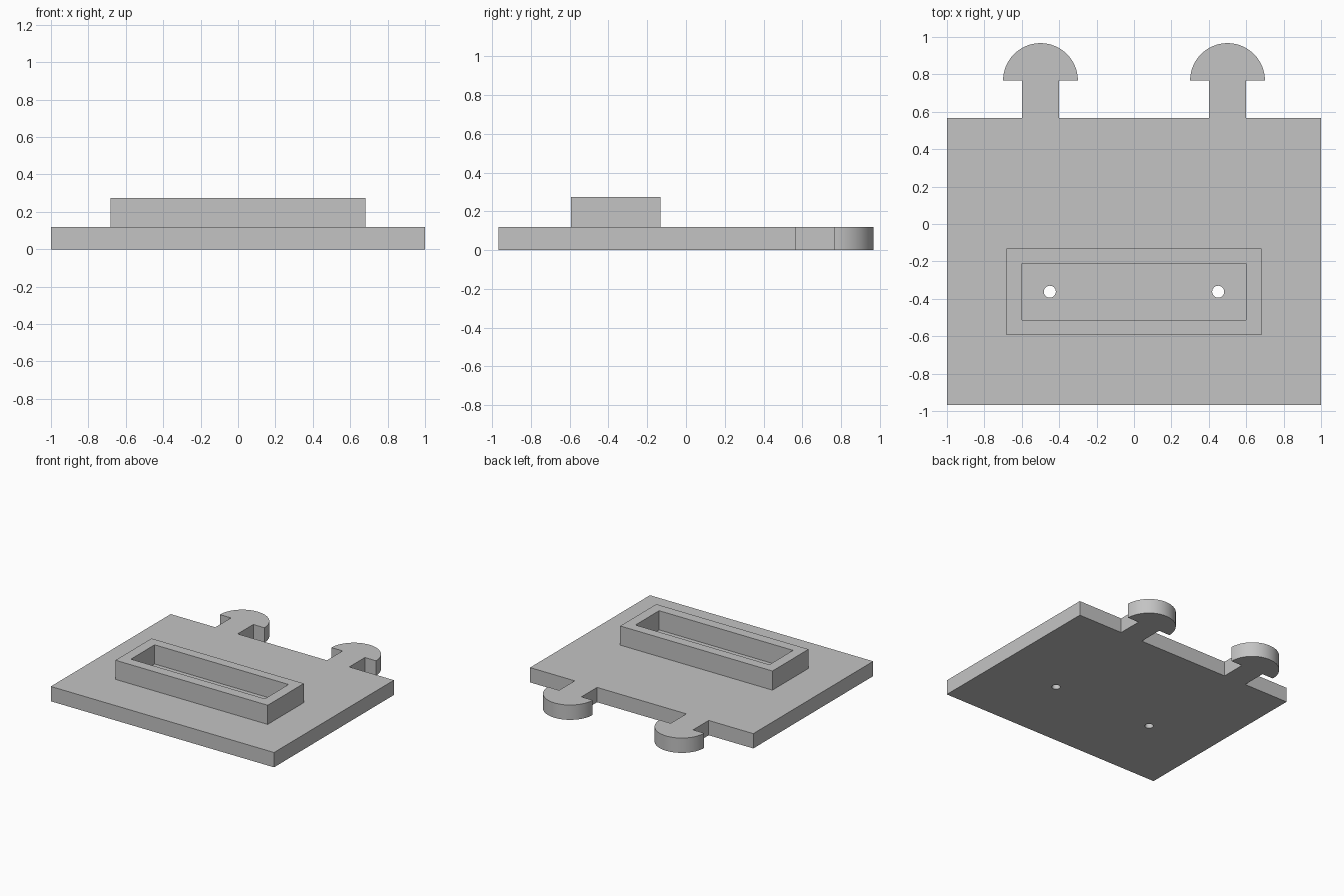
import bpy
import bmesh
from math import pi, cos, sin, radians

if "Cube" in bpy.data.objects:
    bpy.data.objects.remove(bpy.data.objects["Cube"])

GREY = (0.55, 0.55, 0.55, 1)
grey = bpy.data.materials.new("plain grey")
grey.use_nodes = True
grey.diffuse_color = GREY
grey.node_tree.nodes["Principled BSDF"].inputs["Base Color"].default_value = GREY

BACK = 0.567        # back edge of the plate
FRONT = -0.967      # front edge of the plate
THICK = 0.12


def arc(cx, cy, r, start, end, steps):
    return [(cx + r * cos(start + (end - start) * i / steps),
             cy + r * sin(start + (end - start) * i / steps))
            for i in range(steps + 1)]


def rectangle(x, y0, y1):
    return [(-x, y0), (x, y0), (x, y1), (-x, y1)]


def slab(name, loops, z0, z1):
    """Extrude the first loop from z0 to z1, with the other loops as holes."""
    curve = bpy.data.curves.new(name, "CURVE")
    curve.dimensions = "2D"
    curve.fill_mode = "BOTH"
    curve.extrude = (z1 - z0) / 2
    for loop in loops:
        spline = curve.splines.new("POLY")
        spline.points.add(len(loop) - 1)
        for point, (x, y) in zip(spline.points, loop):
            point.co = (x, y, 0, 1)
        spline.use_cyclic_u = True
    obj = bpy.data.objects.new(name, curve)
    bpy.context.collection.objects.link(obj)
    bpy.ops.object.select_all(action="DESELECT")
    obj.select_set(True)
    bpy.context.view_layer.objects.active = obj
    bpy.ops.object.convert(target="MESH")

    # Weld the caps to the walls
    mesh = obj.data
    bm = bmesh.new()
    bm.from_mesh(mesh)
    bmesh.ops.translate(bm, verts=bm.verts, vec=(0, 0, (z0 + z1) / 2))
    bmesh.ops.remove_doubles(bm, verts=bm.verts, dist=0.0005)
    bmesh.ops.recalc_face_normals(bm, faces=bm.faces)
    bm.to_mesh(mesh)
    bm.free()
    mesh.materials.clear()
    mesh.materials.append(grey)
    bpy.ops.object.shade_smooth_by_angle(angle=radians(30))
    return obj


def tab(cx):
    """Mushroom-shaped connector: a neck with a half-round head."""
    head_y = BACK + 0.2
    return ([(cx + 0.1, BACK), (cx + 0.1, head_y)]
            + arc(cx, head_y, 0.2, 0, pi, 32)
            + [(cx - 0.1, head_y), (cx - 0.1, BACK)])


# Base plate with two connector tabs and two through holes
outline = ([(-1, FRONT), (1, FRONT), (1, BACK)]
           + tab(0.5) + tab(-0.5) + [(-1, BACK)])
holes = [arc(x, -0.362, 0.032, 0, 2 * pi, 32)[:-1] for x in (-0.45, 0.45)]
slab("base_plate", [outline] + holes, 0, THICK)

# Raised rectangular rim around the holes
slab("raised_rim", [rectangle(0.682, -0.594, -0.132),
                    rectangle(0.6, -0.513, -0.21)], THICK, 0.275)
